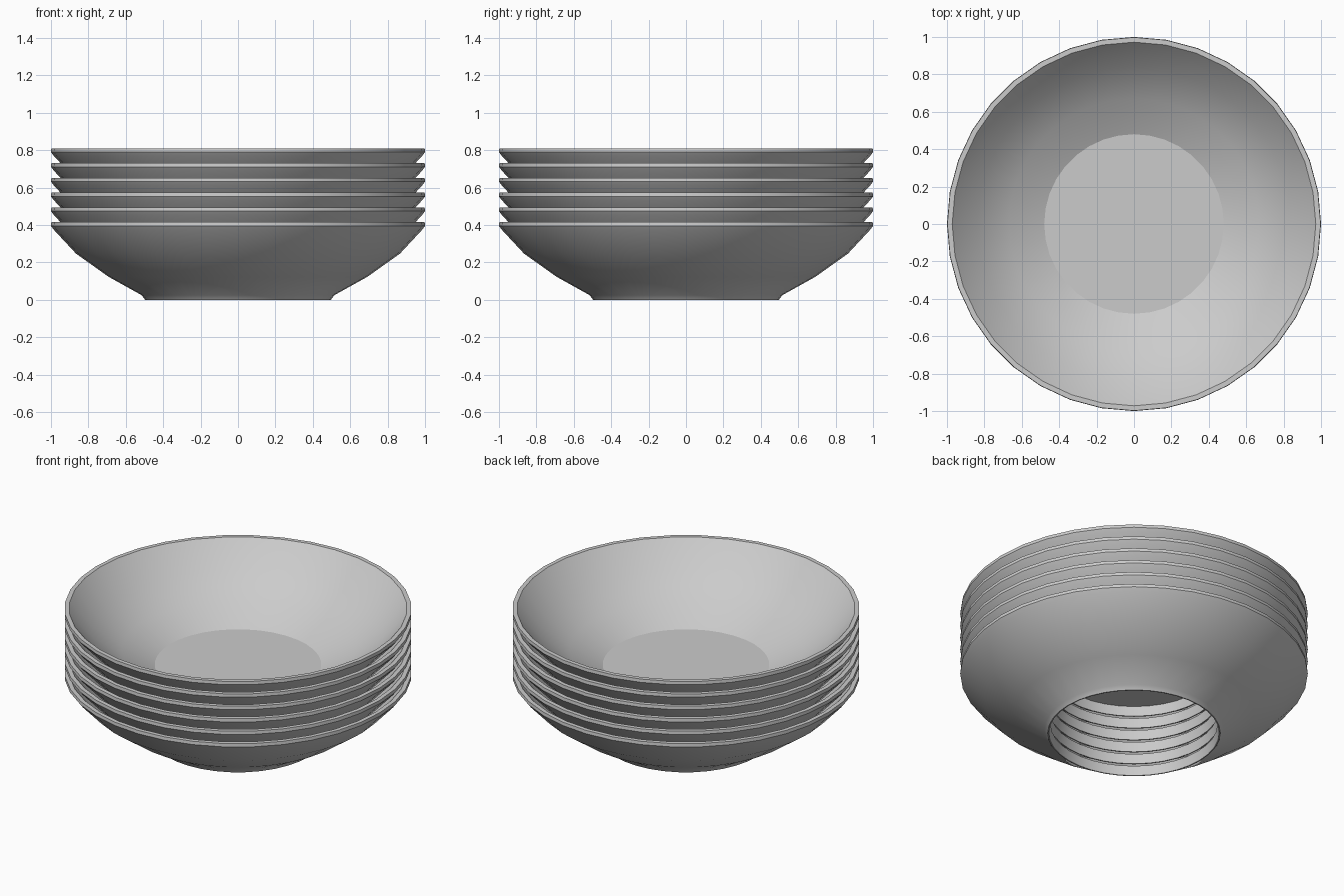
import bpy, bmesh, math

if "Cube" in bpy.data.objects:
    bpy.data.objects.remove(bpy.data.objects["Cube"])

SEGMENTS = 36
COUNT = 6
STEP = 0.079

grey = bpy.data.materials.new("light_grey")
grey.diffuse_color = (0.6, 0.6, 0.6, 1)
grey.use_nodes = True
grey.node_tree.nodes["Principled BSDF"].inputs["Base Color"].default_value = grey.diffuse_color

# Bowl wall (radius, height): foot ring, outside, rim, inside
WALL = [(0.48, 0.058), (0.49, 0.0), (0.497, 0.0), (0.515, 0.025), (0.69, 0.122),
        (0.866, 0.247), (0.985, 0.375), (1.0, 0.395), (0.998, 0.415),
        (0.972, 0.415), (0.84, 0.268), (0.67, 0.148), (0.48, 0.058)]


def make_bowl(name, z, floor):
    bm = bmesh.new()
    rings = []
    for r, h in WALL[:-1]:
        rings.append([bm.verts.new((r * math.sin(a), r * math.cos(a), z + h))
                      for a in (2 * math.pi * i / SEGMENTS for i in range(SEGMENTS))])
    rings.append(rings[0])
    for low, high in zip(rings, rings[1:]):
        for i in range(SEGMENTS):
            j = (i + 1) % SEGMENTS
            bm.faces.new((low[j], low[i], high[i], high[j]))
    # Only the top bowl has a floor
    if floor:
        bm.faces.new(rings[0][::-1])
    mesh = bpy.data.meshes.new(name)
    bm.to_mesh(mesh)
    bm.free()
    mesh.materials.append(grey)
    obj = bpy.data.objects.new(name, mesh)
    bpy.context.collection.objects.link(obj)
    bpy.ops.object.select_all(action='DESELECT')
    obj.select_set(True)
    bpy.context.view_layer.objects.active = obj
    bpy.ops.object.shade_smooth_by_angle(angle=math.radians(40))
    # The flat floor meets the wall at a crisp edge
    if floor:
        bm = bmesh.new()
        bm.from_mesh(mesh)
        for face in bm.faces:
            if len(face.verts) > 4:
                face.smooth = False
                for edge in face.edges:
                    edge.smooth = False
        bm.to_mesh(mesh)
        bm.free()


# Stack of nested bowls
for n in range(COUNT):
    make_bowl(f"bowl_{n + 1}", n * STEP, n == COUNT - 1)
